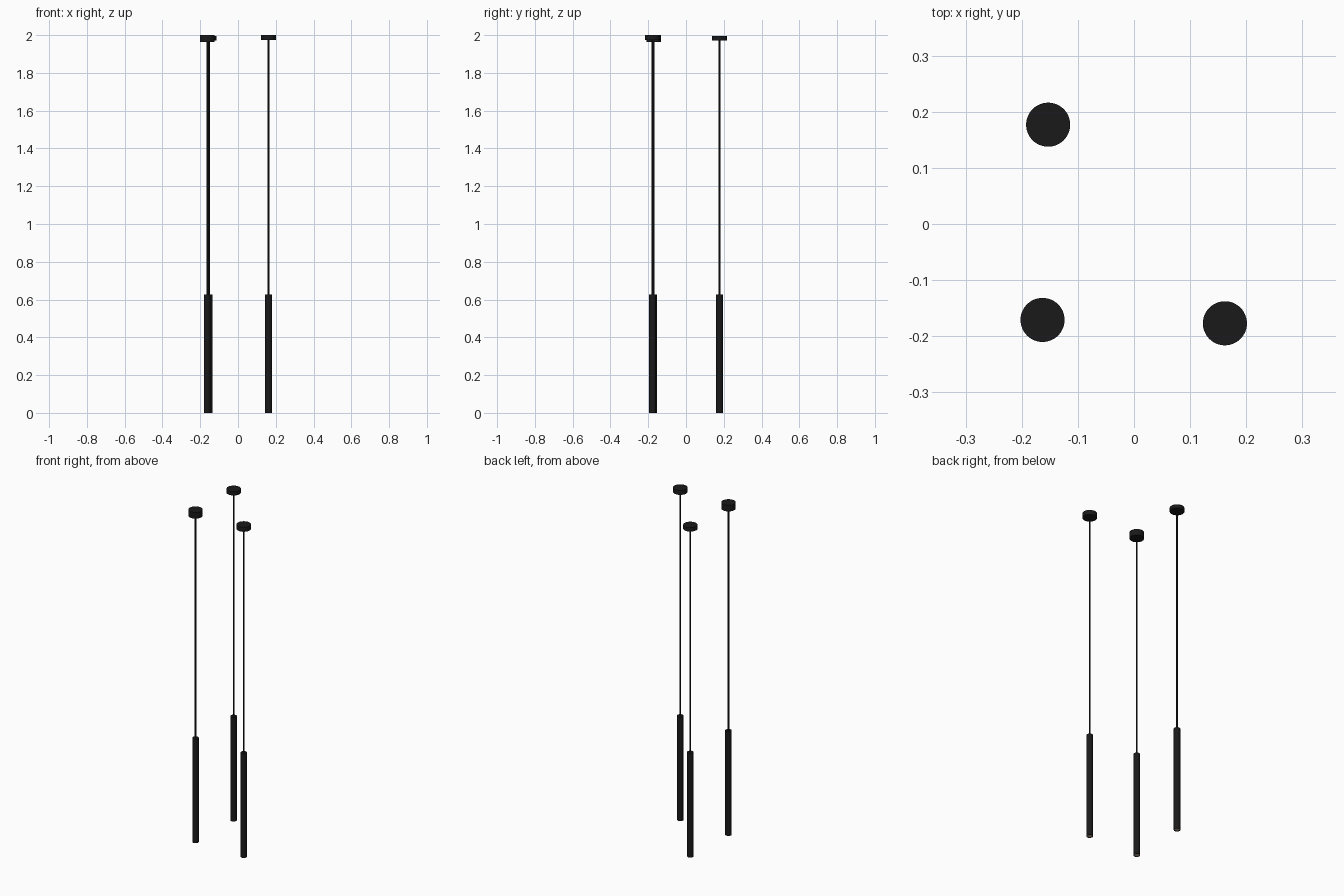
import bpy, bmesh, math

if "Cube" in bpy.data.objects:
    bpy.data.objects.remove(bpy.data.objects["Cube"])

def material(name, color):
    m = bpy.data.materials.new(name)
    m.diffuse_color = color
    m.use_nodes = True
    m.node_tree.nodes["Principled BSDF"].inputs["Base Color"].default_value = m.diffuse_color
    return m

BLACK = material("matte_black", (0.01, 0.01, 0.01, 1))
LENS = material("lens", (0.45, 0.36, 0.3, 1))

def lathe(name, profile, x, y, mat, steps=48):
    """Spin an (r, z) profile that starts and ends on the axis or closes on itself."""
    bm = bmesh.new()
    verts = [bm.verts.new((r, 0, z)) for r, z in profile]
    edges = [bm.edges.new(p) for p in zip(verts, verts[1:])]
    bmesh.ops.spin(bm, geom=verts + edges, cent=(0, 0, 0), axis=(0, 0, 1),
                   angle=2 * math.pi, steps=steps, use_duplicate=False)
    bmesh.ops.remove_doubles(bm, verts=bm.verts, dist=1e-5)
    bmesh.ops.recalc_face_normals(bm, faces=bm.faces)
    me = bpy.data.meshes.new(name)
    bm.to_mesh(me)
    bm.free()
    ob = bpy.data.objects.new(name, me)
    bpy.context.collection.objects.link(ob)
    ob.location = (x, y, 0)
    me.materials.append(mat)
    bpy.ops.object.select_all(action='DESELECT')
    ob.select_set(True)
    bpy.context.view_layer.objects.active = ob
    bpy.ops.object.shade_smooth_by_angle(angle=math.radians(35))
    return ob

TUBE_R, TUBE_TOP, CORD_R, CAP_R = 0.0178, 0.627, 0.0048, 0.0393

def pendant(tag, x, y, cap_bottom, cap_top):
    # ceiling canopy
    lathe(f"canopy_{tag}", [(0, cap_bottom), (CAP_R, cap_bottom),
                            (CAP_R, cap_top), (0, cap_top)], x, y, BLACK)
    # hanging cord, reaching into canopy and tube
    top = cap_top - 0.002
    lathe(f"cord_{tag}", [(0, TUBE_TOP - 0.005), (CORD_R, TUBE_TOP - 0.005),
                          (CORD_R, top), (0, top)], x, y, BLACK, 16)
    # long tube shade with a shallow recess underneath
    inner = TUBE_R - 0.002
    lathe(f"tube_shade_{tag}", [(0, 0.006), (inner, 0.006), (inner, 0), (TUBE_R, 0),
                                (TUBE_R, TUBE_TOP), (0, TUBE_TOP)], x, y, BLACK)
    # light lens in the recess
    lathe(f"lens_{tag}", [(0, 0.002), (inner, 0.002), (inner, 0.006), (0, 0.006)],
          x, y, LENS)

pendant("back_left", -0.153, 0.177, 1.972, 1.995)
pendant("front_left", -0.163, -0.171, 1.963, 2.0)
pendant("front_right", 0.162, -0.177, 1.973, 2.0)
